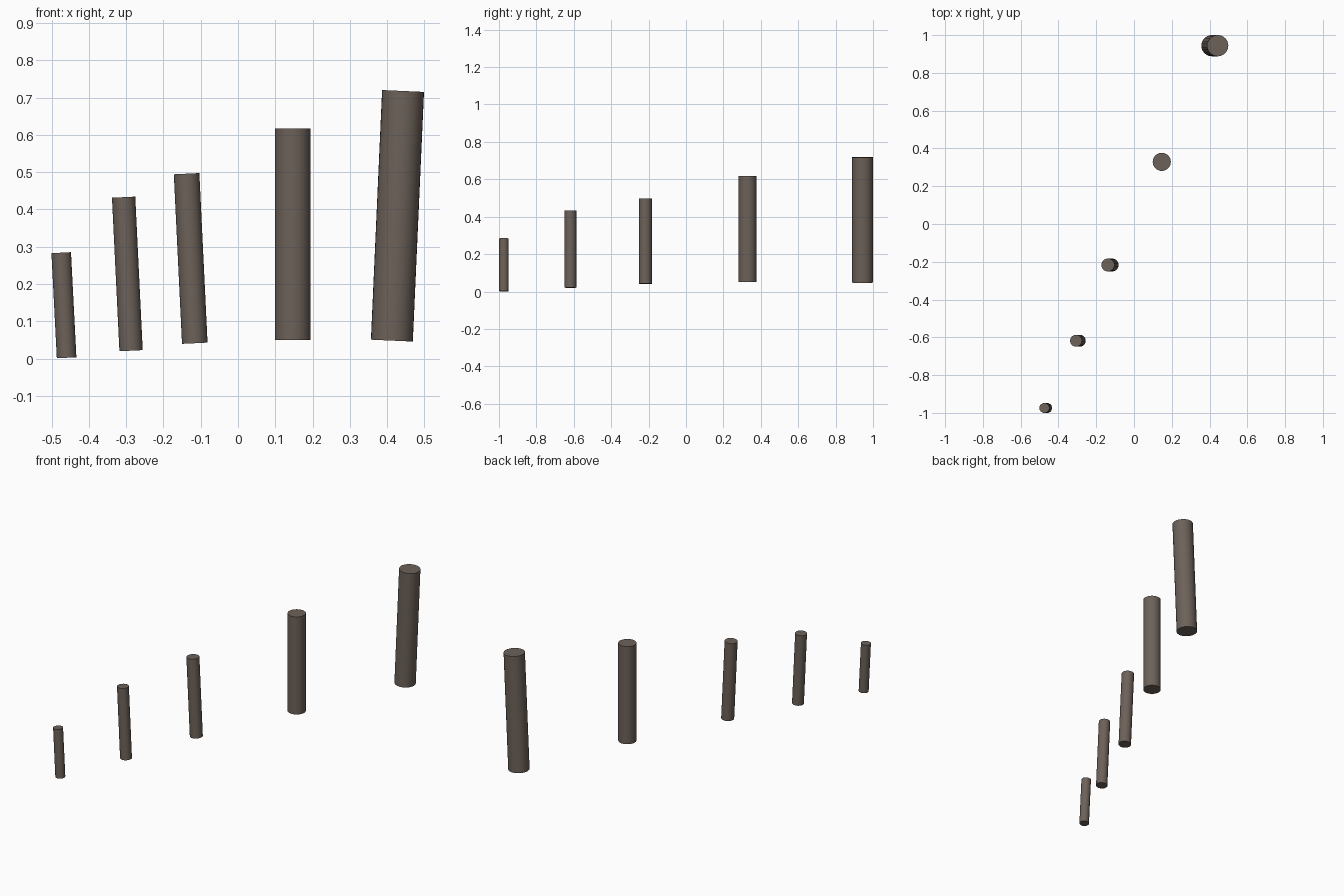
import bpy
from mathutils import Vector

if "Cube" in bpy.data.objects:
    bpy.data.objects.remove(bpy.data.objects["Cube"])

# One flat colour for all posts
mat = bpy.data.materials.new("dark brown grey")
mat.diffuse_color = (0.15, 0.12, 0.10, 1)
mat.use_nodes = True
mat.node_tree.nodes["Principled BSDF"].inputs["Base Color"].default_value = mat.diffuse_color


def post(name, y, radius, bottom, top):
    """Round post between two (x, z) cap centres in the plane at y."""
    a = Vector((bottom[0], y, bottom[1]))
    b = Vector((top[0], y, top[1]))
    axis = b - a
    bpy.ops.mesh.primitive_cylinder_add(
        vertices=32, radius=radius, depth=axis.length, location=(a + b) / 2)
    ob = bpy.context.object
    ob.name = name
    ob.rotation_mode = 'QUATERNION'
    ob.rotation_quaternion = Vector((0, 0, 1)).rotation_difference(axis)
    ob.data.materials.append(mat)
    bpy.ops.object.shade_smooth_by_angle()


# Rising row of posts, smallest at the front left
post("smallest_post", -0.974, 0.0263, (-0.460, 0.002), (-0.4745, 0.284))
post("small_post", -0.618, 0.0313, (-0.287, 0.021), (-0.307, 0.433))
post("middle_post", -0.217, 0.0343, (-0.116, 0.041), (-0.138, 0.496))
post("large_post", 0.329, 0.0480, (0.147, 0.050), (0.147, 0.617))
post("largest_post", 0.944, 0.0563, (0.413, 0.048), (0.443, 0.718))
